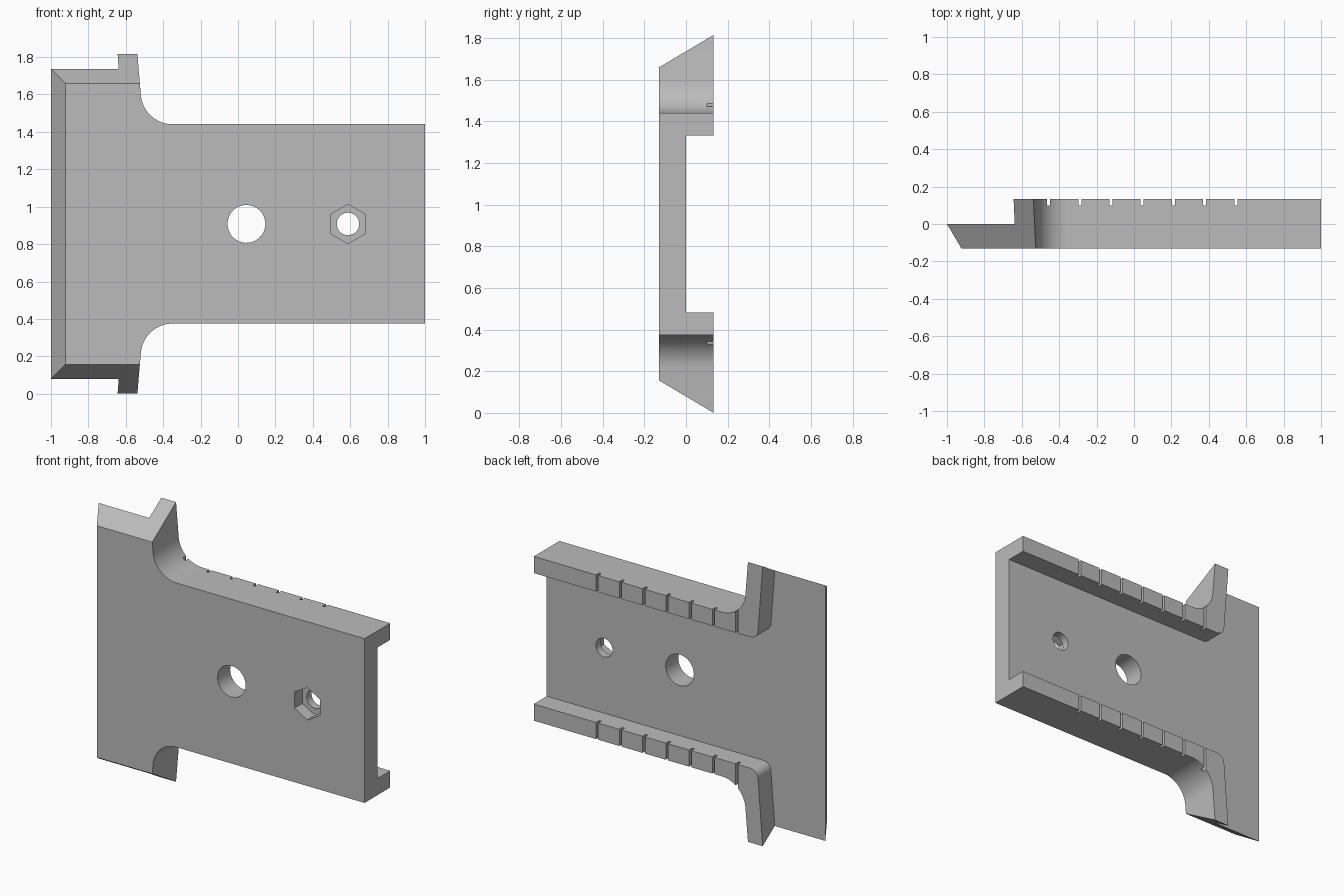
import bpy, bmesh
from math import sin, cos, radians
from mathutils import Vector

cube = bpy.data.objects.get("Cube")
if cube:
    bpy.data.objects.remove(cube)

MID = 0.908          # height of the mirror line
FRONT, BACK = -0.13, 0.133
TOP = 0.908          # half height of the flared end

grey = bpy.data.materials.new("plain grey")
grey.use_nodes = True
grey.diffuse_color = (0.5, 0.5, 0.5, 1)
grey.node_tree.nodes["Principled BSDF"].inputs["Base Color"].default_value = (0.5, 0.5, 0.5, 1)


def arc(cx, cz, r, a0, a1, n):
    angles = [radians(a0 + (a1 - a0) * i / n) for i in range(n + 1)]
    return [(cx + r * cos(a), cz + r * sin(a)) for a in angles]


def mirrored(half):
    """Close an upper half outline with its reflection below the mirror line."""
    return half + [(x, -z) for x, z in reversed(half)]


def prism(name, outline, y0, y1):
    """Extrude an outline in x and z from y0 to y1."""
    bm = bmesh.new()
    face = bm.faces.new([bm.verts.new((x, y0, z + MID)) for x, z in outline])
    new = bmesh.ops.extrude_face_region(bm, geom=[face])["geom"]
    verts = [v for v in new if isinstance(v, bmesh.types.BMVert)]
    bmesh.ops.translate(bm, vec=(0, y1 - y0, 0), verts=verts)
    bmesh.ops.recalc_face_normals(bm, faces=bm.faces)
    mesh = bpy.data.meshes.new(name)
    bm.to_mesh(mesh)
    bm.free()
    mesh.materials.append(grey)
    obj = bpy.data.objects.new(name, mesh)
    bpy.context.collection.objects.link(obj)
    return obj


def cut(target, cutter):
    bpy.context.view_layer.objects.active = target
    mod = target.modifiers.new("cut", 'BOOLEAN')
    mod.operation = 'DIFFERENCE'
    mod.solver = 'EXACT'
    mod.object = cutter
    bpy.ops.object.modifier_apply(modifier=mod.name)
    bpy.data.objects.remove(cutter)


# Full-depth plate with a flared end and rounded inside corners
half = [(1, 0.533)] + arc(-0.35, 0.703, 0.17, 270, 185, 20) + [(-0.538, TOP), (-1, TOP)]
plate = prism("slide_plate", mirrored(half), FRONT, BACK)

# Sloping edges on the top, bottom and left of the flared end
bm = bmesh.new()
bm.from_mesh(plate.data)
slope = (TOP - 0.752) / (BACK - FRONT)
planes = [((0, FRONT, MID + 0.752), (0, -slope, 1)),
          ((0, FRONT, MID - 0.752), (0, -slope, -1)),
          ((-0.923, FRONT, 0), (FRONT, -0.077, 0))]
for point, normal in planes:
    geom = bm.verts[:] + bm.edges[:] + bm.faces[:]
    bmesh.ops.bisect_plane(bm, geom=geom, dist=1e-6, plane_co=point,
                           plane_no=Vector(normal).normalized(), clear_outer=True)
    bmesh.ops.holes_fill(bm, edges=[e for e in bm.edges if e.is_boundary], sides=0)
bmesh.ops.recalc_face_normals(bm, faces=bm.faces)
bm.to_mesh(plate.data)
bm.free()

# Rear channel, leaving a bent rail above and below
pocket = [(1.1, 0.425)] + arc(-0.555, 0.48, 0.055, 270, 185, 8) + [(-0.651, 1), (-1.2, 1)]
cut(plate, prism("channel_cutter", mirrored(pocket), 0, 0.3))

# Index slots across both rails
for i in range(7):
    x = -0.457 + i * 0.167
    slot = [(x - 0.008, -0.7), (x + 0.008, -0.7), (x + 0.008, 0.7), (x - 0.008, 0.7)]
    cut(plate, prism("slot_cutter", slot, 0.1, 0.3))

# Round centre hole, bolt hole and hexagonal nut recess
cut(plate, prism("centre_hole_cutter", arc(0.045, 0, 0.101, 0, 360, 48)[:-1], -0.3, 0.3))
cut(plate, prism("bolt_hole_cutter", arc(0.588, 0, 0.06, 0, 360, 40)[:-1], -0.3, 0.3))
cut(plate, prism("nut_recess_cutter", arc(0.588, 0, 0.105, 30, 390, 6)[:-1], -0.3, -0.05))

# Smooth curved walls, crisp edges
bpy.ops.object.select_all(action='DESELECT')
plate.select_set(True)
bpy.context.view_layer.objects.active = plate
bpy.ops.object.shade_smooth_by_angle(angle=radians(25))
